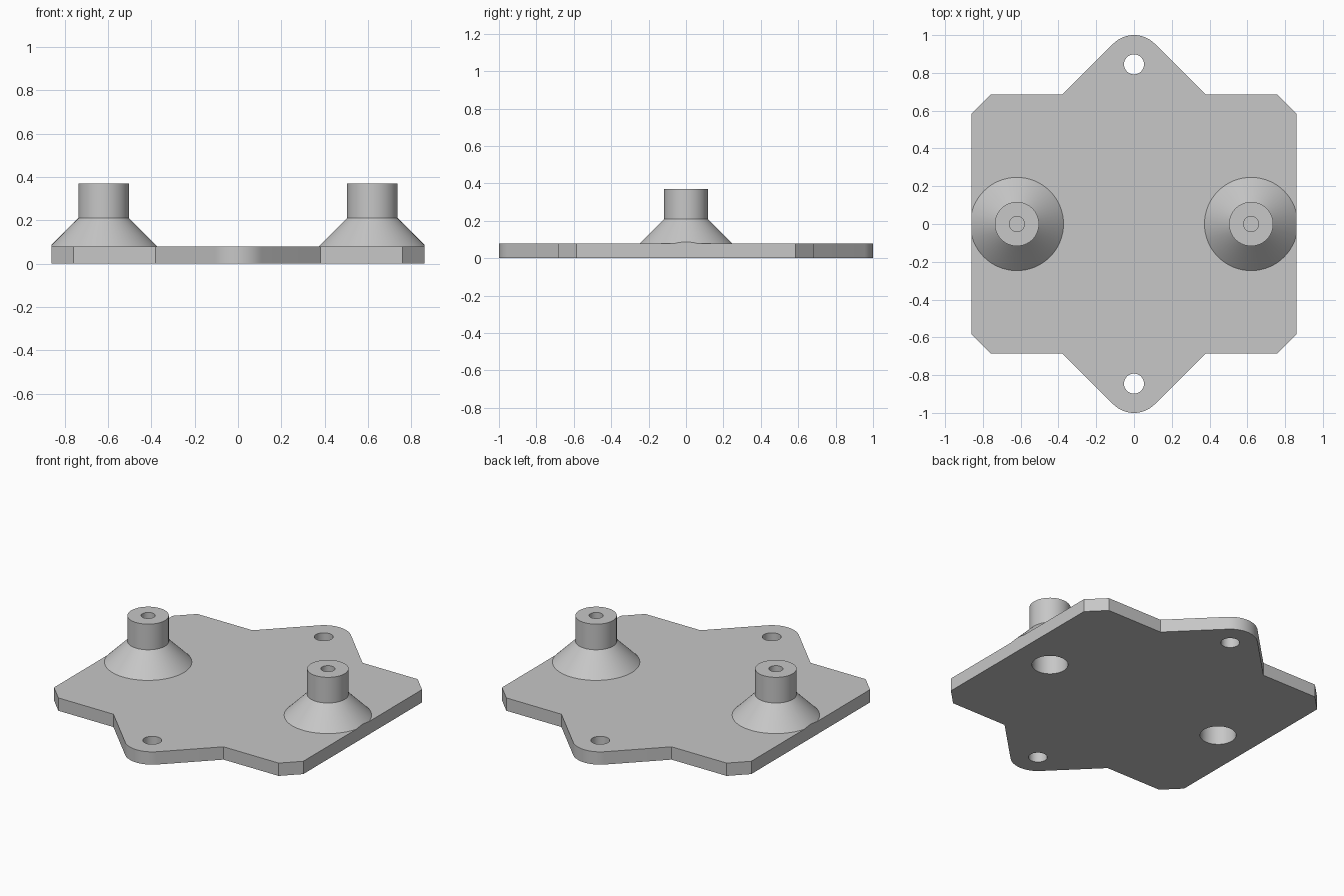
import bpy
import bmesh
from math import cos, sin, pi, radians
from mathutils import Vector

if "Cube" in bpy.data.objects:
    bpy.data.objects.remove(bpy.data.objects["Cube"])

THICK = 0.08       # plate thickness
HALF_X = 0.86      # half width of plate
BOSS_X = 0.62      # boss distance from centre
BORE = 0.102       # counterbore radius under each boss
EAR_Y = 0.845      # mounting hole distance from centre
EAR_R = 0.155      # rounded ear radius

grey = bpy.data.materials.new("light_grey")
grey.use_nodes = True
GREY = (0.57, 0.57, 0.57, 1)
grey.diffuse_color = GREY
grey.node_tree.nodes["Principled BSDF"].inputs["Base Color"].default_value = GREY


def circle(cx, cy, r, n=48, start=0.0, sweep=2 * pi):
    return [(cx + r * cos(start + sweep * i / n), cy + r * sin(start + sweep * i / n))
            for i in range(n)]


def finish(obj):
    """Weld, orient and shade a mesh object."""
    bm = bmesh.new()
    bm.from_mesh(obj.data)
    bmesh.ops.remove_doubles(bm, verts=bm.verts, dist=0.0001)
    bmesh.ops.recalc_face_normals(bm, faces=bm.faces)
    bm.to_mesh(obj.data)
    bm.free()
    obj.data.materials.clear()
    obj.data.materials.append(grey)
    bpy.ops.object.select_all(action='DESELECT')
    obj.select_set(True)
    bpy.context.view_layer.objects.active = obj
    bpy.ops.object.shade_smooth_by_angle(angle=radians(30))


# Base plate: chamfered corners and a rounded ear, half outline turned twice
ear = circle(0, EAR_Y, EAR_R, 16, pi / 4, pi / 2)
half = [(HALF_X, 0.585), (0.76, 0.685), (0.38, 0.685)] + ear
half += [(-EAR_R * cos(pi / 4), EAR_Y + EAR_R * sin(pi / 4)),
         (-0.38, 0.685), (-0.76, 0.685), (-HALF_X, 0.585)]
outline = half + [(-x, -y) for x, y in half]
loops = [outline]
for s in (-1, 1):
    loops.append(circle(0, s * EAR_Y, 0.053))
    loops.append(circle(s * BOSS_X, 0, BORE, 64))

curve = bpy.data.curves.new("base_plate", 'CURVE')
curve.dimensions = '2D'
curve.fill_mode = 'BOTH'
curve.extrude = THICK / 2
for loop in loops:
    spline = curve.splines.new('POLY')
    spline.points.add(len(loop) - 1)
    for point, (x, y) in zip(spline.points, loop):
        point.co = (x, y, THICK / 2, 1)
    spline.use_cyclic_u = True
plate = bpy.data.objects.new("base_plate", curve)
bpy.context.collection.objects.link(plate)
bpy.ops.object.select_all(action='DESELECT')
plate.select_set(True)
bpy.context.view_layer.objects.active = plate
bpy.ops.object.convert(target='MESH')
plate = bpy.context.view_layer.objects.active
# Rest the plate on the ground
low = min(v.co.z for v in plate.data.vertices)
for v in plate.data.vertices:
    v.co.z -= low
finish(plate)

# Bosses: cone and post, blind screw hole on top, counterbore below
profile = [(0, 0.2), (BORE, 0.2), (BORE, THICK), (0.247, THICK), (0.117, 0.21),
           (0.117, 0.37), (0.04, 0.37), (0.04, 0.21), (0, 0.21)]
for side, name in ((1, "left_boss"), (-1, "right_boss")):
    bm = bmesh.new()
    verts = [bm.verts.new((r, 0, z)) for r, z in profile]
    edges = [bm.edges.new(pair) for pair in zip(verts, verts[1:])]
    bmesh.ops.spin(bm, geom=verts + edges, axis=(0, 0, 1), cent=(0, 0, 0),
                   angle=2 * pi, steps=64, use_merge=True)
    bmesh.ops.remove_doubles(bm, verts=bm.verts, dist=0.0001)
    bmesh.ops.translate(bm, verts=bm.verts, vec=(side * BOSS_X, 0, 0))
    # Trim the cone flush with the plate edge
    cut = bmesh.ops.bisect_plane(bm, geom=bm.verts[:] + bm.edges[:] + bm.faces[:],
                                 plane_co=(side * HALF_X, 0, 0),
                                 plane_no=Vector((side, 0, 0)), clear_outer=True)
    rim = [e for e in cut["geom_cut"] if isinstance(e, bmesh.types.BMEdge)]
    bmesh.ops.holes_fill(bm, edges=rim, sides=0)
    mesh = bpy.data.meshes.new(name)
    bm.to_mesh(mesh)
    bm.free()
    boss = bpy.data.objects.new(name, mesh)
    bpy.context.collection.objects.link(boss)
    finish(boss)
